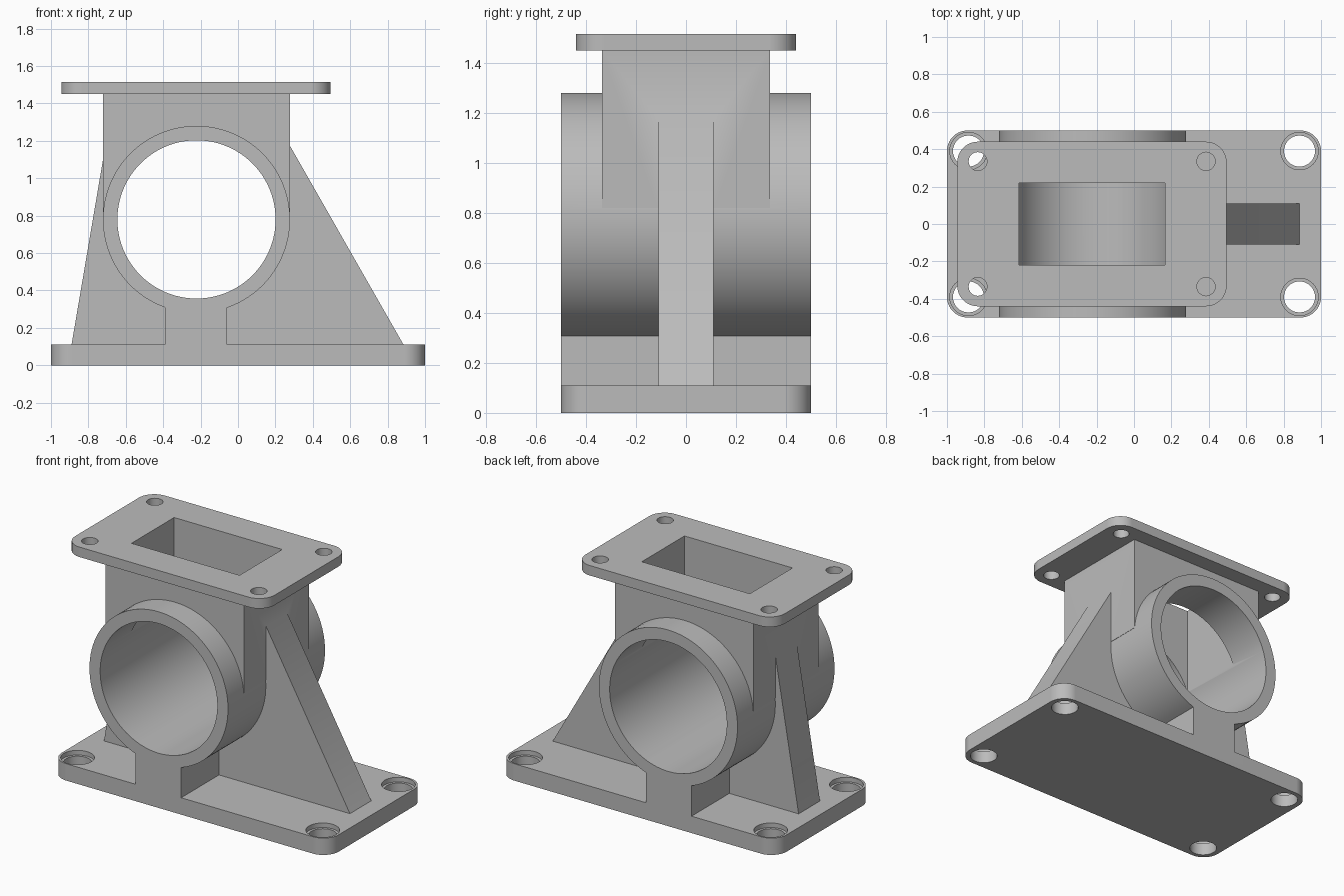
import bpy
import bmesh
from math import cos, sin, pi, radians
from mathutils import Vector

if "Cube" in bpy.data.objects:
    bpy.data.objects.remove(bpy.data.objects["Cube"], do_unlink=True)

grey = bpy.data.materials.new("cast grey")
grey.use_nodes = True
colour = (0.5, 0.5, 0.5, 1)
grey.diffuse_color = colour
grey.node_tree.nodes["Principled BSDF"].inputs["Base Color"].default_value = colour


def prism(name, outline, low, high, axis="Z"):
    """Extrude a flat outline along Z, or an x-z outline along Y."""
    bm = bmesh.new()
    place = (lambda u, v: (u, v, low)) if axis == "Z" else (lambda u, v: (u, low, v))
    face = bm.faces.new([bm.verts.new(place(u, v)) for u, v in outline])
    extruded = bmesh.ops.extrude_face_region(bm, geom=[face])["geom"]
    shift = Vector((0, 0, high - low)) if axis == "Z" else Vector((0, high - low, 0))
    moved = [g for g in extruded if isinstance(g, bmesh.types.BMVert)]
    bmesh.ops.translate(bm, verts=moved, vec=shift)
    bmesh.ops.recalc_face_normals(bm, faces=bm.faces)
    mesh = bpy.data.meshes.new(name)
    bm.to_mesh(mesh)
    bm.free()
    mesh.materials.append(grey)
    obj = bpy.data.objects.new(name, mesh)
    bpy.context.collection.objects.link(obj)
    return obj


def circle(x, y, r, n=32):
    return [(x + r * cos(2 * pi * i / n), y + r * sin(2 * pi * i / n)) for i in range(n)]


def rect(x0, x1, y0, y1):
    return [(x0, y0), (x1, y0), (x1, y1), (x0, y1)]


def rounded_rect(x0, x1, y0, y1, r, n=10):
    points = []
    corners = [(x1 - r, y1 - r), (x0 + r, y1 - r), (x0 + r, y0 + r), (x1 - r, y0 + r)]
    for k, (cx, cy) in enumerate(corners):
        for i in range(n + 1):
            a = pi / 2 * (k + i / n)
            points.append((cx + r * cos(a), cy + r * sin(a)))
    return points


def combine(target, other, operation):
    mod = target.modifiers.new(operation, "BOOLEAN")
    mod.operation = operation
    mod.solver = "EXACT"
    mod.object = other
    bpy.context.view_layer.objects.active = target
    bpy.ops.object.modifier_apply(modifier=mod.name)
    bpy.data.objects.remove(other, do_unlink=True)


BORE_X, BORE_Z = -0.222, 0.78
BASE_TOP, FLANGE_LOW, TOP = 0.11, 1.45, 1.515

# Base plate with rounded corners
bracket = prism("pipe_bracket", rounded_rect(-1, 1, -0.5, 0.5, 0.11), 0, BASE_TOP)

# Solid parts of the casting
solids = [
    prism("pedestal", rect(-0.39, -0.06, 0.05, 0.5), -0.5, 0.5, "Y"),
    prism("tube", circle(BORE_X, BORE_Z, 0.5, 96), -0.5, 0.5, "Y"),
    prism("gusset_rib", [(-0.89, 0.05), (0.885, 0.05), (0.885, BASE_TOP),
                         (0.2, 1.31), (-0.7, 1.228), (-0.89, BASE_TOP)], -0.11, 0.11, "Y"),
    prism("neck", rect(BORE_X - 0.5, BORE_X + 0.5, -0.335, 0.335), 0.82, 1.48),
    prism("top_flange", rounded_rect(-0.945, 0.495, -0.44, 0.44, 0.11), FLANGE_LOW, TOP),
]
for part in solids:
    combine(bracket, part, "UNION")

# Main bore and the rectangular channel down into it
cutters = [
    prism("bore", circle(BORE_X, BORE_Z, 0.423, 96), -0.7, 0.7, "Y"),
    prism("channel", rect(-0.615, 0.165, -0.22, 0.22), BORE_Z, 1.7),
]
# Bolt holes: counterbored in the base, plain in the flange
for side in (-1, 1):
    for x in (-0.885, 0.885):
        cutters.append(prism("base_hole", circle(x, side * 0.39, 0.083), -0.1, 0.3))
        cutters.append(prism("counterbore", circle(x, side * 0.39, 0.1), 0.08, 0.3))
    for x in (-0.835, 0.385):
        cutters.append(prism("flange_hole", circle(x, side * 0.335, 0.049), 1.4, 1.6))
for cutter in cutters:
    combine(bracket, cutter, "DIFFERENCE")

# Smooth round walls, crisp edges
bpy.ops.object.select_all(action="DESELECT")
bracket.select_set(True)
bpy.context.view_layer.objects.active = bracket
bpy.ops.object.shade_smooth_by_angle(angle=radians(30))
weighted = bracket.modifiers.new("even_shading", "WEIGHTED_NORMAL")
weighted.keep_sharp = True
